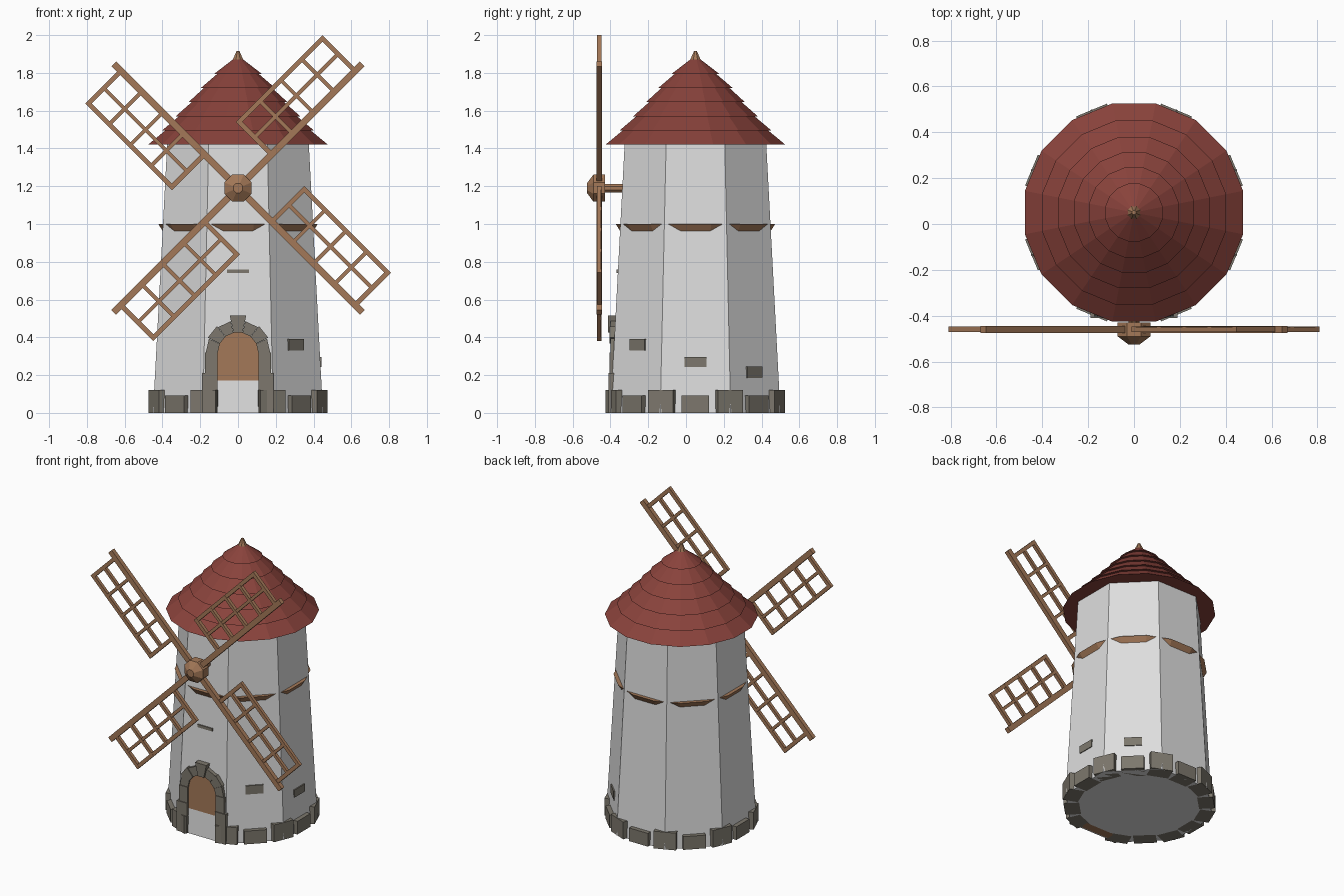
import bpy, bmesh, math
from mathutils import Matrix, Vector

if "Cube" in bpy.data.objects:
    bpy.data.objects.remove(bpy.data.objects["Cube"])

CY = 0.05                      # tower axis in y
HUB = Vector((0, -0.46, 1.19)) # centre of the sails
T = Matrix.Translation


def material(name, rgb):
    m = bpy.data.materials.new(name)
    m.diffuse_color = (*rgb, 1)
    m.use_nodes = True
    m.node_tree.nodes["Principled BSDF"].inputs["Base Color"].default_value = m.diffuse_color
    return m


WHITE = material("white_plaster", (0.73, 0.73, 0.73))
RED = material("red_tiles", (0.25, 0.055, 0.044))
WOOD = material("brown_wood", (0.37, 0.19, 0.098))
STONE = material("grey_stone", (0.205, 0.187, 0.153))


def finish(bm, name, mat):
    bmesh.ops.recalc_face_normals(bm, faces=bm.faces)
    me = bpy.data.meshes.new(name)
    bm.to_mesh(me)
    bm.free()
    me.materials.append(mat)
    ob = bpy.data.objects.new(name, me)
    bpy.context.collection.objects.link(ob)
    return ob


def frustum(bm, n, r0, r1, z0, z1, base=T((0, CY, 0))):
    """n-sided frustum; radii are measured to the flats, flats face the axes."""
    k = 1 / math.cos(math.pi / n)
    mat = base @ T((0, 0, (z0 + z1) / 2)) @ Matrix.Rotation(math.pi / n, 4, 'Z')
    bmesh.ops.create_cone(bm, cap_ends=True, segments=n, radius1=r0 * k,
                          radius2=r1 * k, depth=z1 - z0, matrix=mat)


def box(bm, centre, size, base=Matrix()):
    bmesh.ops.create_cube(bm, size=1, matrix=base @ T(centre) @ Matrix.Diagonal((*size, 1)))


def prism(bm, pts, y0, y1):
    """Extrude an xz outline from y0 to y1."""
    a = [bm.verts.new((x, y0, z)) for x, z in pts]
    b = [bm.verts.new((x, y1, z)) for x, z in pts]
    n = len(pts)
    bm.faces.new(a)
    bm.faces.new(b[::-1])
    for i in range(n):
        bm.faces.new((a[i], b[i], b[(i + 1) % n], a[(i + 1) % n]))


def around(deg):
    """Frame turned about the tower axis; 0 is the front, 90 the right."""
    return T((0, CY, 0)) @ Matrix.Rotation(math.radians(deg), 4, 'Z')


def wall(z):
    return 0.45 - 0.0528 * z


# tower body
bm = bmesh.new()
frustum(bm, 8, wall(0), wall(1.44), 0, 1.44)
finish(bm, "tower", WHITE)

# wooden band, round so it only shows at the middle of each wall
bm = bmesh.new()
frustum(bm, 16, 0.398, 0.422, 0.962, 1.0)
finish(bm, "wooden_band", WOOD)

# tiered roof
bm = bmesh.new()
radii = [0.476, 0.402, 0.33, 0.262, 0.197, 0.126, 0.045]
for i in range(6):
    z = 1.42 + 0.075 * i
    frustum(bm, 16, radii[i], radii[i + 1] - 0.018, z, z + 0.076)
finish(bm, "roof", RED)

# finial
bm = bmesh.new()
frustum(bm, 8, 0.036, 0.008, 1.85, 1.915)
finish(bm, "roof_finial", WOOD)

# foundation stones: tall at the corners, short on the walls, none at the door
bm = bmesh.new()
for k in range(1, 16):
    r, h = (0.484, 0.12) if k % 2 else (0.475, 0.092)
    box(bm, (0, 0.05 - r, h / 2), (0.145, 0.10, h), around(22.5 * k))
finish(bm, "foundation_stones", STONE)

# loose stones showing in the walls
bm = bmesh.new()
for deg, z, h in ((0, 0.75, 0.02), (45, 0.36, 0.06), (90, 0.27, 0.052), (135, 0.215, 0.06)):
    box(bm, (0, 0.02 - wall(z) - 0.007, z), (0.115, 0.04, h), around(deg))
finish(bm, "wall_stones", STONE)

# door panel with arched top, sunk so the sloping wall covers its foot
ZA, RI = 0.32, 0.112
arch = [(RI * math.cos(math.pi * i / 10), ZA + RI * math.sin(math.pi * i / 10)) for i in range(11)]
bm = bmesh.new()
prism(bm, [(RI, 0)] + arch + [(-RI, 0)], -0.391, -0.33)
finish(bm, "door", WOOD)

# door surround: jamb stones, arch stones and keystone
bm = bmesh.new()
for s in (-1, 1):
    box(bm, (s * 0.149, -0.365, 0.105), (0.08, 0.09, 0.21))
    box(bm, (s * 0.142, -0.36, 0.265), (0.066, 0.088, 0.11))
for i in range(7):
    key = i == 3
    ro = 0.2 if key else (0.178 if i % 2 else 0.17)
    mid, half = math.pi * (i + 0.5) / 7, math.pi / 14 - 0.006
    front = -0.412 if key else (-0.405 if i % 2 else -0.401)
    prism(bm, [(r * math.cos(mid + s * half), ZA + r * math.sin(mid + s * half))
               for r, s in ((0.107, -1), (ro, -1), (ro, 1), (0.107, 1))], front, -0.32)
finish(bm, "door_surround", STONE)

# hub and axle, pointing forward
axis = T((0, 0, HUB.z)) @ Matrix.Rotation(math.pi / 2, 4, 'X')
bm = bmesh.new()
frustum(bm, 8, 0.072, 0.072, 0.43, 0.49, axis)
frustum(bm, 8, 0.072, 0.025, 0.49, 0.525, axis)
finish(bm, "hub", WOOD)
bm = bmesh.new()
frustum(bm, 8, 0.023, 0.023, 0.30, 0.44, axis)
finish(bm, "axle", WOOD)

# four lattice sails: spar along local x, frame on the local +z side
U0, U1, V1 = 0.24, 0.889, 0.256
for n in range(4):
    base = T(HUB) @ Matrix.Rotation(-math.radians(45 + 90 * n), 4, 'Y')
    bm = bmesh.new()
    box(bm, (0.465, 0, 0), (0.93, 0.03, 0.036), base)
    for v, w in ((V1 / 2, 0.02), (V1 - 0.0125, 0.025)):
        box(bm, ((U0 + U1) / 2, 0, v), (U1 - U0 - 0.002, 0.022, w), base)
    for i in range(5):
        w = 0.025 if i in (0, 4) else 0.02
        u = U0 + 0.0125 + (U1 - U0 - 0.025) * i / 4
        box(bm, (u, 0, V1 / 2), (w, 0.024, V1 - 0.001), base)
    finish(bm, f"sail_{n + 1}", WOOD)
